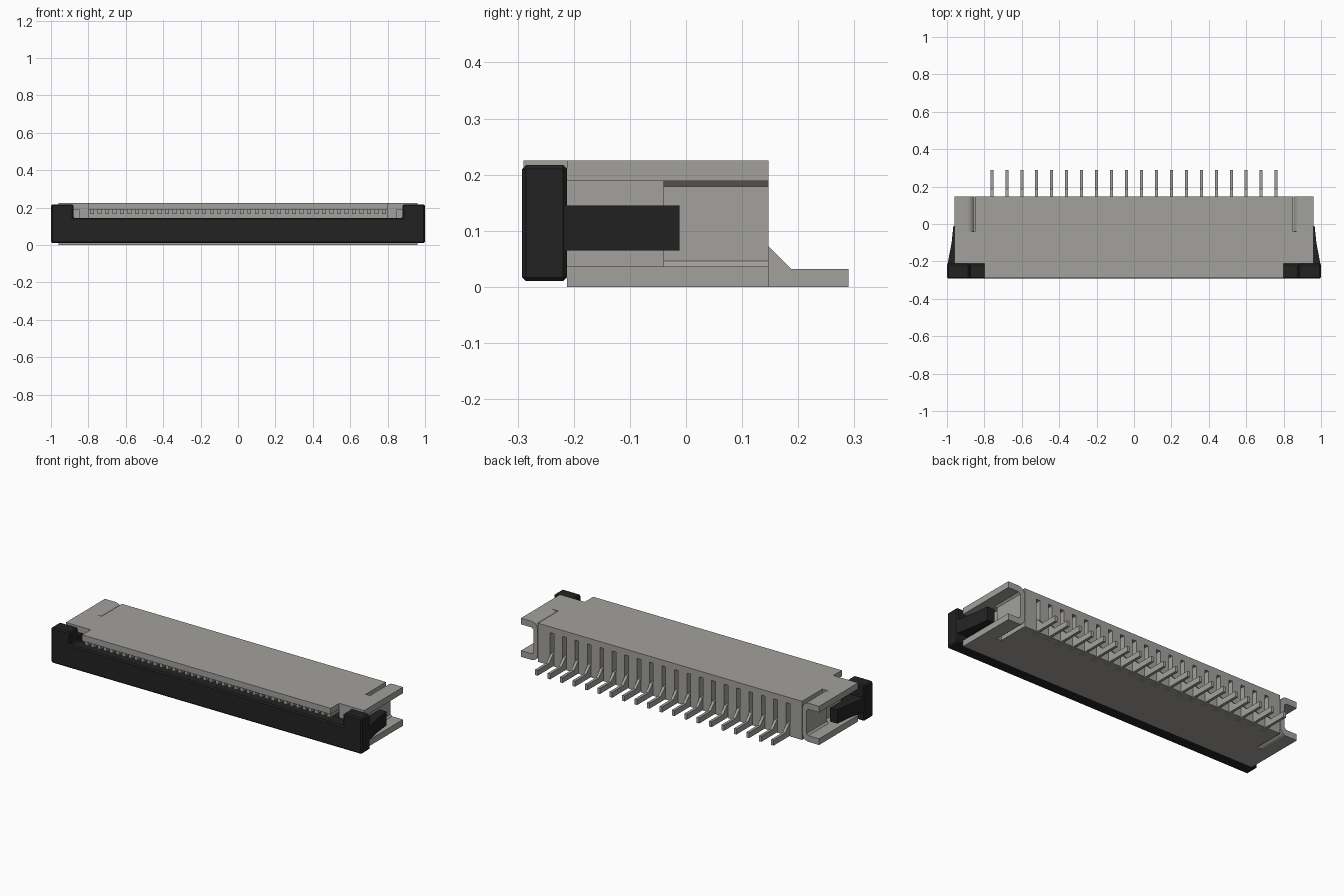
import bpy, bmesh, math
from mathutils import Vector

cube = bpy.data.objects.get("Cube")
if cube:
    bpy.data.objects.remove(cube, do_unlink=True)


def material(name, rgb):
    m = bpy.data.materials.new(name)
    m.use_nodes = True
    m.diffuse_color = (*rgb, 1)
    m.node_tree.nodes["Principled BSDF"].inputs["Base Color"].default_value = (*rgb, 1)
    return m


GREY = material("warm grey", (0.36, 0.355, 0.34))
BLACK = material("black plastic", (0.016, 0.016, 0.016))


def finish(name, bm, mat):
    bmesh.ops.recalc_face_normals(bm, faces=bm.faces)
    me = bpy.data.meshes.new(name)
    bm.to_mesh(me)
    bm.free()
    me.materials.append(mat)
    ob = bpy.data.objects.new(name, me)
    bpy.context.collection.objects.link(ob)
    return ob


def add_prism(bm, pts, axis, lo, hi):
    """Extrude a 2D outline along the given axis (0=x, 1=y, 2=z)."""
    def place(p, t):
        q = list(p)
        q.insert(axis, t)
        return Vector(q)
    face = bm.faces.new([bm.verts.new(place(p, lo)) for p in pts])
    geo = bmesh.ops.extrude_face_region(bm, geom=[face])["geom"]
    move = place((0, 0), hi - lo)
    bmesh.ops.translate(bm, vec=move, verts=[g for g in geo if isinstance(g, bmesh.types.BMVert)])


def add_box(bm, x0, x1, y0, y1, z0, z1):
    add_prism(bm, [(x0, y0), (x1, y0), (x1, y1), (x0, y1)], 2, z0, z1)


def boxes(name, mat, rows):
    bm = bmesh.new()
    for r in rows:
        add_box(bm, *r)
    return finish(name, bm, mat)


def apply_modifiers(ob):
    bpy.context.view_layer.update()
    ev = ob.evaluated_get(bpy.context.evaluated_depsgraph_get())
    me = bpy.data.meshes.new_from_object(ev)
    ob.modifiers.clear()
    ob.data = me


FRONT, STEP, BACK, TOP = -0.29, -0.212, 0.147, 0.225
PIN_X = [-0.76 + 0.08 * i for i in range(20)]

# Housing core, with front cable slot and rear contact grooves cut out
housing = boxes("housing", GREY, [(-0.85, 0.85, STEP, BACK, 0, TOP)])
slots = [(-0.8, 0.8, -0.4, 0.07, 0.05, 0.19)]
slots += [(x - 0.012, x + 0.012, 0.105, 0.2, -0.05, 0.19) for x in PIN_X]
for i, row in enumerate((slots[:1], slots[1:])):
    cutter = boxes("slot_cutter", GREY, row)
    cutter.hide_render = True
    cut = housing.modifiers.new("slots", "BOOLEAN")
    cut.operation, cut.solver, cut.object = "DIFFERENCE", "EXACT", cutter
    apply_modifiers(housing)
    bpy.data.objects.remove(cutter, do_unlink=True)

# Roof lip over the cable entry, with comb ribs underneath
boxes("roof_lip", GREY, [(-0.8, 0.8, FRONT, STEP, 0.19, TOP)])
boxes("comb_ribs", GREY, [(x - 0.01, x + 0.01, FRONT + 0.01, 0.07, 0.165, 0.19)
                          for x in [-0.78 + 0.04 * i for i in range(40)]])

# Contacts: solder tail outside, rising stem inside the groove
bm = bmesh.new()
tail = [(0.1, 0), (0.29, 0), (0.29, 0.032), (0.187, 0.032), (BACK, 0.072), (0.1, 0.072)]
for x in PIN_X:
    add_prism(bm, tail, 0, x - 0.008, x + 0.008)
finish("contact_pins", bm, GREY)


def bracket_outline():
    """C-shaped section, rounded on the inner side and open outwards."""
    def corner(cx, cz, r, a0):
        return [(cx + r * math.cos(math.radians(a0 + s)), cz + r * math.sin(math.radians(a0 + s)))
                for s in range(0, 91, 15)]
    r = 0.04
    outer = [(0.96, TOP)] + corner(0.892, TOP - r, r, 90) + corner(0.892, r, r, 180) + [(0.96, 0)]
    inner = [(0.96, 0.036), (0.89, 0.036), (0.88, 0.046), (0.88, 0.179), (0.89, 0.189), (0.96, 0.189)]
    return outer + inner


# End brackets and the plates joining them to the housing
for side, s in (("left", 1), ("right", -1)):
    bm = bmesh.new()
    add_prism(bm, [(s * x, z) for x, z in bracket_outline()], 1, -0.04, BACK)
    ob = finish(side + "_end_bracket", bm, GREY)
    ob.select_set(True)
    bpy.context.view_layer.objects.active = ob
    bpy.ops.object.shade_smooth_by_angle(angle=math.radians(30))
    ob.select_set(False)
    xs = sorted((s * 0.85, s * 0.96))
    boxes(side + "_end_plates", GREY, [(*xs, STEP, -0.04, 0, 0.036),
                                       (*xs, STEP, -0.04, 0.189, TOP)])
    # Slider arm, wedge shaped, running inside the bracket
    bm = bmesh.new()
    arm = [(0.9, -0.22), (0.998, -0.22), (0.975, -0.1), (0.966, -0.012), (0.92, -0.012), (0.92, -0.1)]
    add_prism(bm, [(s * x, y) for x, y in arm], 2, 0.065, 0.145)
    finish(side + "_slider_arm", bm, BLACK)

# Locking slider: U-shaped front bar with slightly chamfered edges
bm = bmesh.new()
half = [(1, 0.01), (1, 0.217), (0.88, 0.217), (0.88, 0.145)]
add_prism(bm, half + [(-x, z) for x, z in reversed(half)], 1, FRONT - 0.002, STEP)
bar = finish("slider_bar", bm, BLACK)
bevel = bar.modifiers.new("chamfer", "BEVEL")
bevel.width, bevel.segments = 0.007, 1
apply_modifiers(bar)

# Slider tongue reaching into the cable slot
boxes("slider_tongue", BLACK, [(-0.79, 0.79, STEP - 0.01, 0.0, 0.08, 0.138)])
